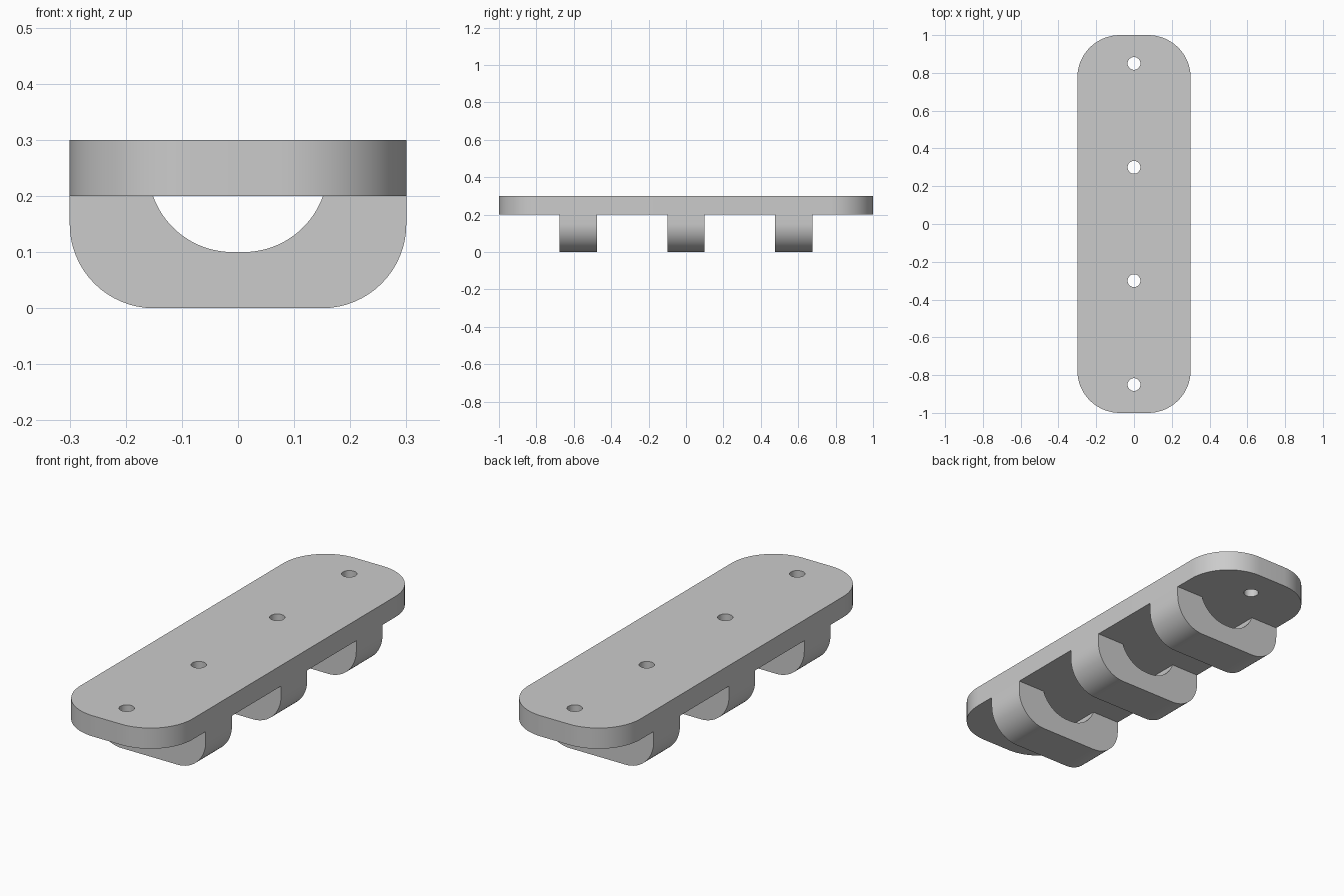
import bpy, bmesh
from math import cos, sin, pi
from mathutils import Vector

cube = bpy.data.objects.get("Cube")
if cube:
    bpy.data.objects.remove(cube, do_unlink=True)

grey = bpy.data.materials.new("light grey")
grey.use_nodes = True
colour = (0.6, 0.6, 0.6, 1)
grey.diffuse_color = colour
grey.node_tree.nodes["Principled BSDF"].inputs["Base Color"].default_value = colour


def arc(cx, cy, r, start, end, steps=16):
    angles = [start + (end - start) * i / steps for i in range(steps + 1)]
    return [(cx + r * cos(a), cy + r * sin(a)) for a in angles]


def prism(name, points, direction):
    """Extrude a closed outline of 3D points along a direction."""
    bm = bmesh.new()
    face = bm.faces.new([bm.verts.new(p) for p in points])
    ext = bmesh.ops.extrude_face_region(bm, geom=[face], use_keep_orig=True)
    verts = [g for g in ext["geom"] if isinstance(g, bmesh.types.BMVert)]
    bmesh.ops.translate(bm, verts=verts, vec=Vector(direction))
    bmesh.ops.recalc_face_normals(bm, faces=bm.faces)
    mesh = bpy.data.meshes.new(name)
    bm.to_mesh(mesh)
    bm.free()
    mesh.materials.append(grey)
    obj = bpy.data.objects.new(name, mesh)
    bpy.context.collection.objects.link(obj)
    return obj


def smooth(obj):
    bpy.ops.object.select_all(action="DESELECT")
    obj.select_set(True)
    bpy.context.view_layer.objects.active = obj
    bpy.ops.object.shade_smooth_by_angle(angle=pi / 6)


# Rounded base plate
R = 0.225
X, Y = 0.3 - R, 1 - R
outline = (arc(X, Y, R, 0, pi / 2) + arc(-X, Y, R, pi / 2, pi)
           + arc(-X, -Y, R, pi, 1.5 * pi) + arc(X, -Y, R, 1.5 * pi, 2 * pi))
plate = prism("base_plate", [(x, y, 0.2) for x, y in outline], (0, 0, 0.1))

# Screw holes through the plate
for y in (-0.85, -0.3, 0.3, 0.85):
    circle = arc(0, y, 0.034, 0, 2 * pi, 32)[:-1]
    cutter = prism("hole_cutter", [(px, py, 0.15) for px, py in circle], (0, 0, 0.2))
    mod = plate.modifiers.new("hole", "BOOLEAN")
    mod.operation, mod.solver, mod.object = "DIFFERENCE", "EXACT", cutter
    bpy.context.view_layer.objects.active = plate
    bpy.ops.object.modifier_apply(modifier=mod.name)
    bpy.data.objects.remove(cutter, do_unlink=True)
smooth(plate)

# Three U-shaped loops under the plate
half = (arc(0.15, 0.15, 0.15, -pi / 2, 0) + [(0.3, 0.2)]
        + arc(0.01, 0.25, 0.15, -0.34, -pi / 2))
half = [(x, min(z, 0.2)) for x, z in half]
profile = half + [(-x, z) for x, z in reversed(half)]
for name, y in (("front", -0.575), ("middle", 0), ("back", 0.575)):
    loop = prism(name + "_loop", [(x, y - 0.1, z) for x, z in profile], (0, 0.2, 0))
    smooth(loop)
